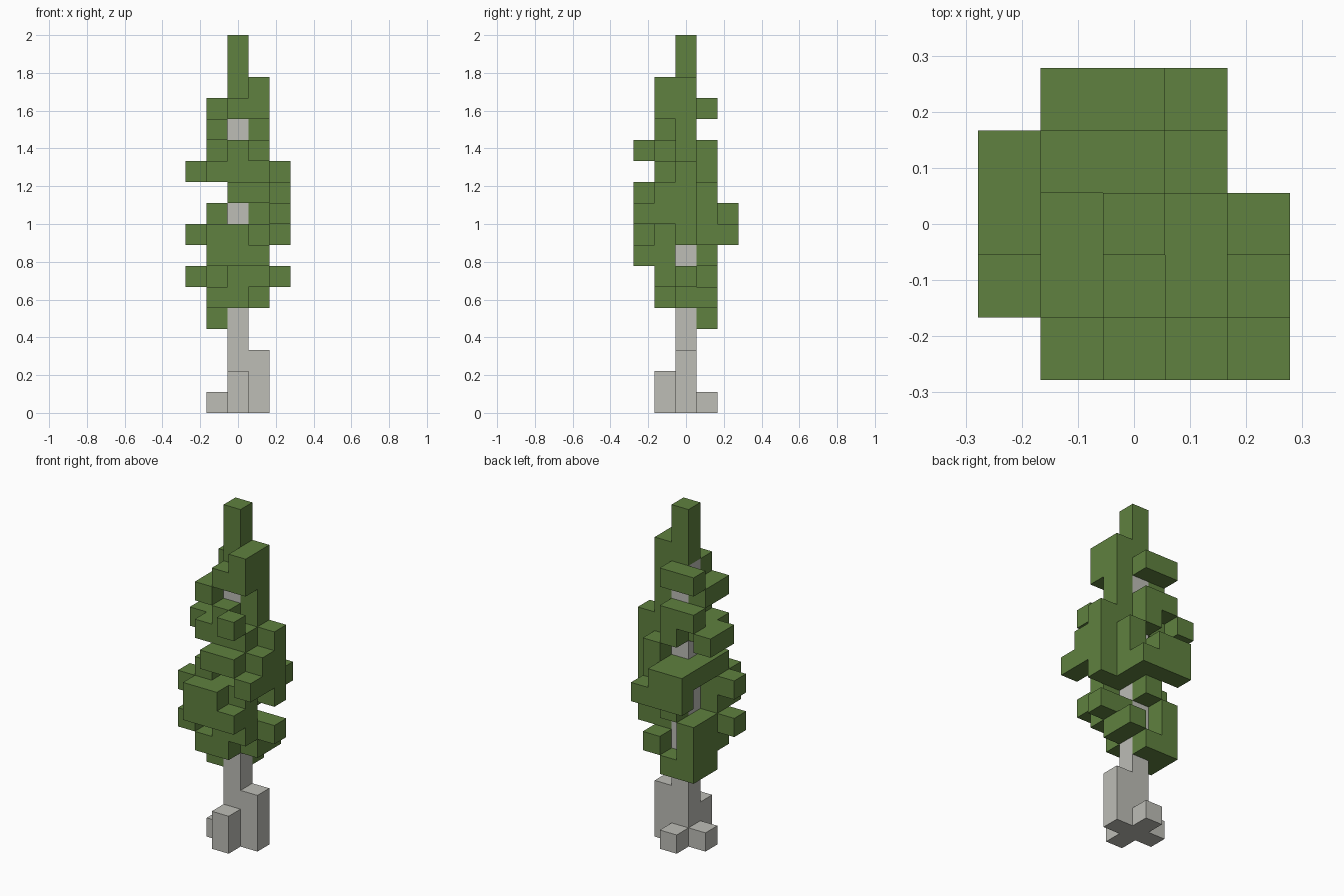
import bpy
import bmesh
from mathutils import Vector

cube = bpy.data.objects.get("Cube")
if cube:
    bpy.data.objects.remove(cube, do_unlink=True)

UNIT = 2 / 18  # edge of one block


def material(name, rgb):
    mat = bpy.data.materials.new(name)
    mat.use_nodes = True
    color = (*rgb, 1)
    mat.diffuse_color = color
    mat.node_tree.nodes["Principled BSDF"].inputs["Base Color"].default_value = color
    return mat


leaf_green = material("leaf green", (0.115, 0.22, 0.05))
bark_grey = material("bark grey", (0.51, 0.51, 0.47))


def cells(boxes):
    """Blocks filled by inclusive ranges: x from, to, y from, to, layer from, to."""
    return {(x, y, z)
            for xa, xb, ya, yb, za, zb in boxes
            for x in range(xa, xb + 1)
            for y in range(ya, yb + 1)
            for z in range(za, zb + 1)}


def build(name, own, solid, mat):
    """Skin the blocks, leaving out faces buried against other blocks."""
    bm = bmesh.new()
    for cell in own:
        centre = Vector(cell) + Vector((0, 0, 0.5))
        for axis in range(3):
            for sign in (-1, 1):
                normal = Vector((0, 0, 0))
                normal[axis] = sign
                if tuple(int(c) for c in Vector(cell) + normal) in solid:
                    continue
                side = Vector((0, 0, 0))
                side[(axis + 1) % 3] = 1
                up = normal.cross(side)
                corners = [normal - side - up, normal + side - up,
                           normal + side + up, normal - side + up]
                bm.faces.new([bm.verts.new((centre + c / 2) * UNIT) for c in corners])
    bmesh.ops.remove_doubles(bm, verts=bm.verts, dist=UNIT / 100)
    # Merge flat neighbouring squares into clean faces
    bmesh.ops.dissolve_limit(bm, angle_limit=0.01, verts=bm.verts, edges=bm.edges)
    mesh = bpy.data.meshes.new(name)
    bm.to_mesh(mesh)
    bm.free()
    mesh.materials.append(mat)
    bpy.context.collection.objects.link(bpy.data.objects.new(name, mesh))


# Trunk with four stepped roots
trunk = cells([
    (0, 0, 0, 0, 0, 14),
    (1, 1, 0, 0, 0, 2),
    (-1, -1, 0, 0, 0, 0),
    (0, 0, -1, -1, 0, 1),
    (0, 0, 1, 1, 0, 0),
])

# Lowest branches
lower = cells([
    (-1, 1, -2, -1, 7, 7),
    (0, 0, 1, 1, 7, 7),
    (1, 2, 0, 0, 6, 6),
    (0, 1, -1, -1, 6, 6),
    (-2, -2, -1, -1, 6, 6),
    (-1, 0, -1, -1, 5, 5),
    (1, 1, 0, 1, 5, 5),
    (-1, -1, 0, 1, 4, 6),
    (0, 0, 1, 1, 4, 4),
])

# Widest branches
middle = cells([
    (2, 2, 0, 0, 8, 11),
    (2, 2, -1, -1, 9, 10),
    (2, 2, -2, -2, 9, 9),
    (0, 1, -2, -1, 10, 10),
    (1, 1, 0, 1, 8, 10),
    (-1, -1, -1, 2, 9, 9),
    (0, 0, 1, 2, 8, 9),
    (1, 1, 2, 2, 8, 8),
    (-1, -1, 2, 2, 8, 8),
    (-2, 1, -1, -1, 8, 8),
    (-1, 0, -2, -2, 8, 8),
])

# Crown and spire
upper = cells([
    (0, 0, 0, 0, 15, 17),
    (1, 1, -1, 0, 14, 15),
    (0, 0, -1, -1, 14, 14),
    (-1, 0, 1, 1, 14, 14),
    (1, 1, 0, 0, 11, 13),
    (-1, -1, -1, 0, 13, 13),
    (0, 0, -1, -1, 12, 12),
    (1, 1, -2, -2, 12, 12),
    (-1, 0, 1, 1, 12, 12),
    (-1, 1, -1, -1, 11, 11),
    (0, 0, 1, 1, 11, 11),
    (-2, -2, 0, 1, 11, 11),
    (-1, -1, 0, 0, 11, 11),
])

solid = trunk | lower | middle | upper
build("trunk", trunk, solid, bark_grey)
build("lower_foliage", lower, solid, leaf_green)
build("middle_foliage", middle, solid, leaf_green)
build("upper_foliage", upper, solid, leaf_green)
